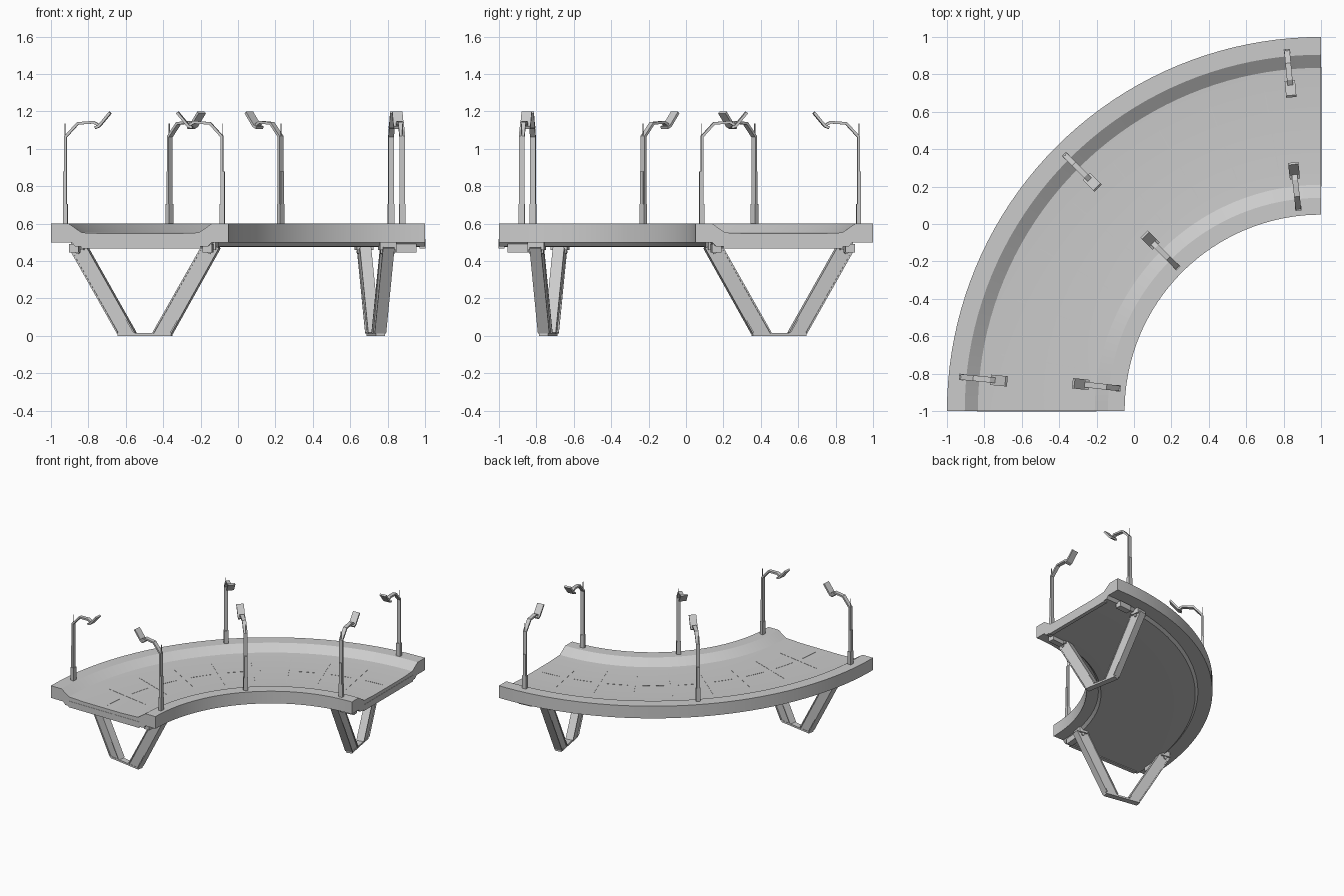
import bpy, bmesh, math
from mathutils import Matrix, Vector

if "Cube" in bpy.data.objects:
    bpy.data.objects.remove(bpy.data.objects["Cube"])

# Everything is laid out in (r, y, z) around the curve centre (1, -1);
# an angle of 0 points along -x and 90 points along +y.
def frame(deg):
    return Matrix.Translation((1, -1, 0)) @ Matrix.Rotation(math.pi - math.radians(deg), 4, 'Z')

def finish(name, bm, smooth=False):
    bmesh.ops.recalc_face_normals(bm, faces=bm.faces)
    me = bpy.data.meshes.new(name)
    bm.to_mesh(me)
    bm.free()
    ob = bpy.data.objects.new(name, me)
    bpy.context.collection.objects.link(ob)
    if smooth:
        bpy.context.view_layer.objects.active = ob
        ob.select_set(True)
        bpy.ops.object.shade_smooth_by_angle(angle=math.radians(20))
        ob.select_set(False)
    return ob

def loft(name, rings, smooth=False):
    bm = bmesh.new()
    rows = [[bm.verts.new(p) for p in ring] for ring in rings]
    n = len(rows[0])
    for a, b in zip(rows, rows[1:]):
        for i in range(n):
            j = (i + 1) % n
            bm.faces.new((a[i], a[j], b[j], b[i]))
    bm.faces.new(rows[0])
    bm.faces.new(rows[-1][::-1])
    return finish(name, bm, smooth)

def sweep(name, profile, a0=0, a1=90, steps=40):
    rings = []
    for k in range(steps + 1):
        m = frame(a0 + (a1 - a0) * k / steps)
        rings.append([m @ Vector((r, 0, z)) for r, z in profile])
    return loft(name, rings, True)

def box(name, deg, r, y, z):
    m = frame(deg)
    return loft(name, [[m @ Vector((a, b, c)) for a, b in
                ((r[0], y[0]), (r[1], y[0]), (r[1], y[1]), (r[0], y[1]))] for c in z])

def bar(name, deg, path, thick, width):
    """Rectangular tube following an (r, z) path."""
    m, rings = frame(deg), []
    pts = [Vector(p) for p in path]
    for i, p in enumerate(pts):
        d0 = (p - pts[max(i - 1, 0)]).normalized()
        d1 = (pts[min(i + 1, len(pts) - 1)] - p).normalized()
        d = (d0 + d1).normalized()
        nrm = Vector((-d.y, d.x))
        h = thick / 2 / max(0.5, abs(d.dot(d1 if d1.length else d0)))
        rings.append([m @ Vector((p.x + s * h * nrm.x, t * width / 2, p.y + s * h * nrm.y))
                      for s, t in ((-1, -1), (1, -1), (1, 1), (-1, 1))])
    return loft(name, rings)

# Curved deck with raised kerbs and a shallow belly
sweep("bridge_deck", [(2, .5), (2, .6), (1.905, .6), (1.835, .552), (1.7, .546), (1.35, .546),
                      (1.21, .552), (1.14, .6), (1.05, .6), (1.05, .5), (1.14, .5), (1.16, .478),
                      (1.35, .474), (1.7, .474), (1.87, .478), (1.89, .5)])

# Thin road seams
for k in range(1, 9):
    box("road_seam", k * 10, (1.28, 1.76), (-.002, .002), (.54, .5475))
for k in range(9):
    sweep("lane_dash", [(1.523, .54), (1.527, .54), (1.527, .5475), (1.523, .5475)],
          k * 10 + 2, k * 10 + 8, 4)

# V-shaped piers near both ends
for deg, end in ((10, 1), (80, -1)):
    box("pier_foot", deg, (1.375, 1.665), (-.024, .024), (0, .015))
    m = frame(deg)
    for bottom, top in (((1.574, 1.665), (1.835, 1.925)), ((1.376, 1.472), (1.118, 1.21))):
        rings = []
        for (r0, r1), z, w in ((bottom, .012, .022), (top, .475, .029)):
            rings.append([m @ Vector(p) for p in
                          ((r0, -w, z), (r1, -w, z), (r1, w, z), (r0, w, z))])
        loft("pier_leg", rings)
        # Raised rims along the leg edges
        for s in (0, 1):
            bar("leg_rim", deg, [(bottom[s], .015), (top[s], .47)], .008, .062)
        c = (top[0] + top[1]) / 2
        box("leg_bracket", deg, (c - .035, c + .035), (-.045, .045), (.46, .5))
        side = deg - end * 5
        box("bearing_block", side, (c - .025, c + .025), (-.055, .055), (.445, .49))
        # Hinge pin through the top of each leg
        bm = bmesh.new()
        rot = m @ Matrix.Translation((c, 0, .45)) @ Matrix.Rotation(math.pi / 2, 4, 'X')
        bmesh.ops.create_cone(bm, cap_ends=True, segments=12, radius1=.012, radius2=.012,
                              depth=.075, matrix=rot)
        finish("hinge_pin", bm)

# Cross beam under each deck end
for deg, y in ((0, (-.03, .002)), (90, (-.002, .03))):
    box("end_beam", deg, (1.2, 1.84), y, (.468, .518))

# Street lamps along both kerbs; s is the direction the arm reaches
for r, s, angles in ((1.93, -1, (5.4, 45, 84.6)), (1.092, 1, (6.4, 45, 83.6))):
    for deg in angles:
        def at(a, b):
            return tuple(sorted((r + s * a, r + s * b)))
        box("lamp_base", deg, at(-.014, .012), (-.017, .017), (.595, .705))
        box("lamp_control_box", deg, at(-.014, -.002), (-.011, .011), (.7, .88))
        bar("lamp_post", deg, [(r, .7), (r, 1.065), (r + s * .065, 1.136),
                               (r + s * .15, 1.142), (r + s * .185, 1.122)], .014, .03)
        bar("lamp_head", deg, [(r + s * .158, 1.113), (r + s * .18, 1.122),
                               (r + s * .24, 1.194)], .014, .055)
        box("lamp_antenna", deg, at(-.006, -.002), (-.002, .002), (1.06, 1.135))
